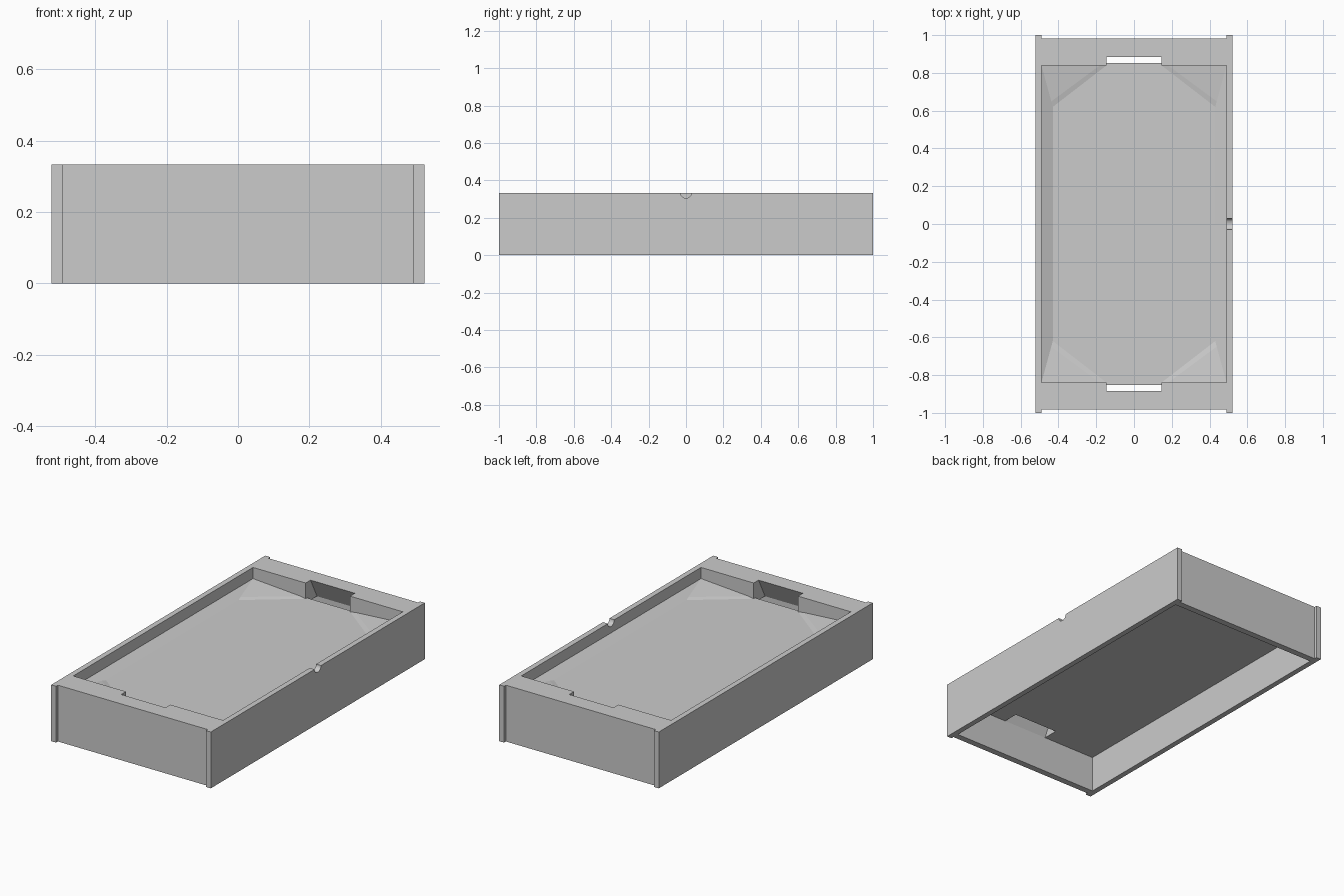
import bpy, bmesh, math

if "Cube" in bpy.data.objects:
    bpy.data.objects.remove(bpy.data.objects["Cube"])

W, WI = 0.522, 0.49             # outer and inner half width
H = 0.333                       # overall height
BASE, FLOOR, EDGE = 0.215, 0.24, 0.267   # bed underside, bed top, raised bed edge
GOAL, YI, YC = 0.145, 0.84, 0.945        # goal half width, inner end face, end cavity


def mesh_object(name, verts, faces):
    me = bpy.data.meshes.new(name)
    me.from_pydata(verts, [], faces)
    bm = bmesh.new()
    bm.from_mesh(me)
    bmesh.ops.recalc_face_normals(bm, faces=bm.faces)
    bm.to_mesh(me)
    bm.free()
    ob = bpy.data.objects.new(name, me)
    bpy.context.collection.objects.link(ob)
    return ob


def prism(name, profile, x0, x1):
    """Extrude a (y, z) outline from x0 to x1."""
    n = len(profile)
    verts = [(x, y, z) for x in (x0, x1) for y, z in profile]
    faces = [tuple(range(n)), tuple(range(n, 2 * n))]
    faces += [(i, (i + 1) % n, n + (i + 1) % n, n + i) for i in range(n)]
    return mesh_object(name, verts, faces)


def rect(y0, y1, z0, z1):
    return [(y0, z0), (y1, z0), (y1, z1), (y0, z1)]


def mirror(ob, x=False, y=False):
    m = ob.modifiers.new("mirror", 'MIRROR')
    m.use_axis = (x, y, False)
    m.use_clip = True


# long side rails, the right one with a half-round serving notch
prism("left_rail", rect(-1, 1, 0, H), -W, -WI)
notch = [(0.03 * math.cos(a), H - 0.028 * math.sin(a))
         for a in (math.pi * i / 12 for i in range(13))]
prism("right_rail", [(-1, H), (-1, 0), (1, 0), (1, H)] + notch, WI, W)

# end walls, solid ledges beside each goal, and the sloped goal back
mirror(prism("end_wall", rect(YC, 0.983, 0, H), -WI, WI), y=True)
mirror(prism("end_ledge", rect(YI, YC, BASE, H), GOAL, WI), x=True, y=True)
mirror(prism("goal_back", [(0.885, H), (YC, H), (YC, BASE)], -GOAL, GOAL), y=True)

# playing bed: one quarter with sloped side strip, corner ramp and goal lip
LIP = 0.853
verts = [(0, 0, FLOOR), (0.43, 0, FLOOR), (WI, 0, EDGE), (WI, YI, EDGE),
         (0.43, 0.62, FLOOR), (GOAL, YI, FLOOR), (0, YI, FLOOR),
         (0.438, 0.649, 0.245), (0.18, YI, 0.246),
         (GOAL, LIP, FLOOR), (0, LIP, FLOOR),
         (0, 0, BASE), (WI, 0, BASE), (WI, YI, BASE),
         (GOAL, YI, BASE), (GOAL, LIP, BASE), (0, LIP, BASE)]
faces = [(0, 1, 4, 5, 6), (1, 2, 3, 7, 4), (4, 7, 8, 5), (7, 3, 8),
         (6, 5, 9, 10), (10, 9, 15, 16), (5, 14, 15, 9),
         (11, 16, 15, 14, 13, 12), (2, 12, 13, 3), (3, 13, 14, 5, 8)]
mirror(mesh_object("playing_bed", verts, faces), x=True, y=True)
